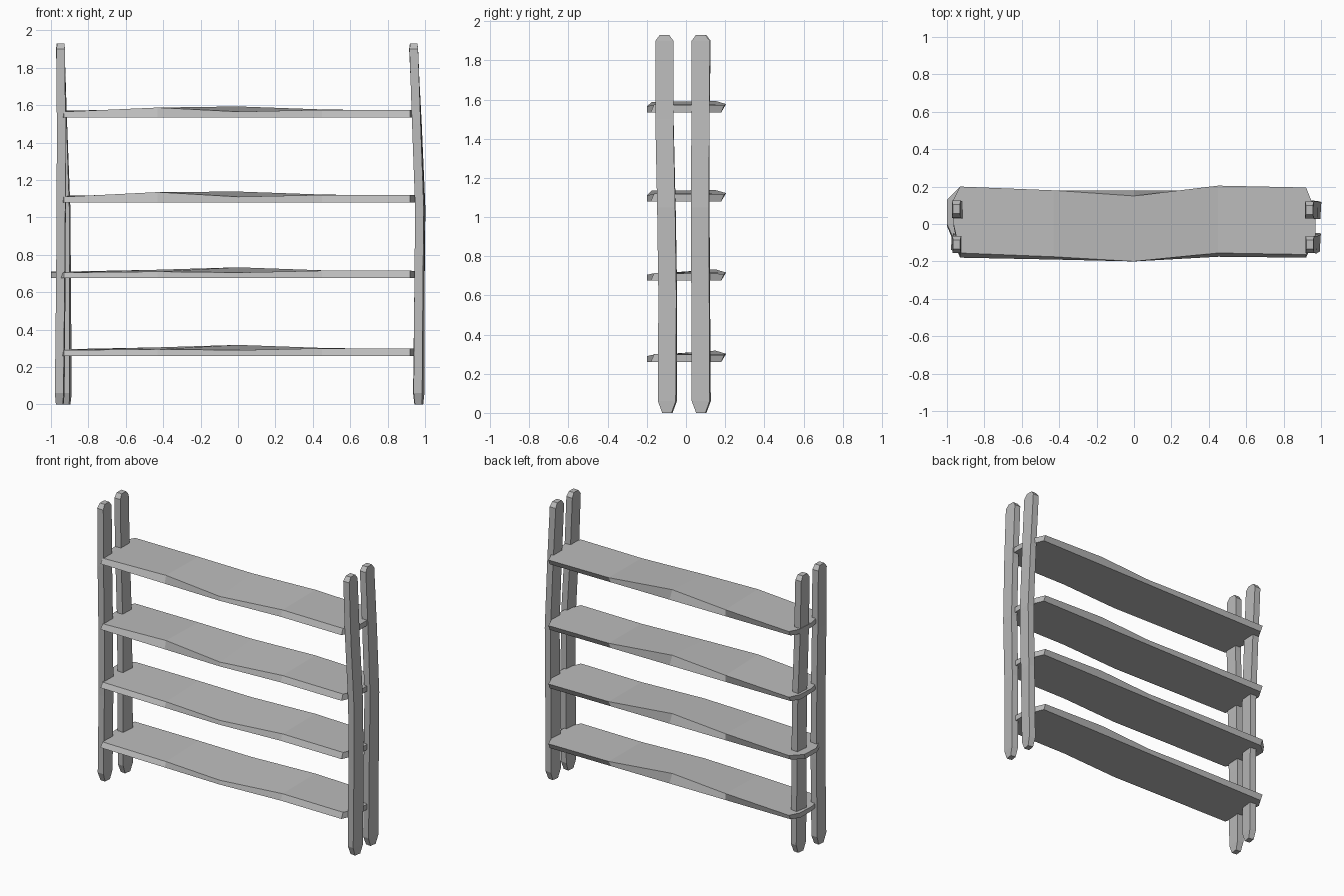
import bpy
import bmesh
from math import radians
from mathutils import Matrix, Vector

cube = bpy.data.objects.get("Cube")
if cube:
    bpy.data.objects.remove(cube, do_unlink=True)

grey = bpy.data.materials.new("weathered grey")
grey.use_nodes = True
grey.diffuse_color = (0.5, 0.5, 0.5, 1)
grey.node_tree.nodes["Principled BSDF"].inputs["Base Color"].default_value = (0.5, 0.5, 0.5, 1)


def loft(name, rings):
    """Join rings of four points into a closed, flat-shaded plank."""
    bm = bmesh.new()
    loops = [[bm.verts.new(p) for p in ring] for ring in rings]
    for a, b in zip(loops, loops[1:]):
        for i in range(4):
            j = (i + 1) % 4
            bm.faces.new((a[i], a[j], b[j], b[i]))
    bm.faces.new(loops[0][::-1])
    bm.faces.new(loops[-1])
    bmesh.ops.recalc_face_normals(bm, faces=bm.faces)
    mesh = bpy.data.meshes.new(name)
    bm.to_mesh(mesh)
    bm.free()
    mesh.materials.append(grey)
    obj = bpy.data.objects.new(name, mesh)
    bpy.context.collection.objects.link(obj)


def shelf(name, base, left_end, bump):
    """Hewn board: flat underside, wavy long edges, pointed ends."""
    # x, front bottom y, front top y, front height, back bottom y, back top y, back height
    stations = [
        (left_end, -0.01, 0.0, 0.03, 0.12, 0.13, 0.035),
        (-0.93, -0.18, -0.155, 0.03, 0.18, 0.2, 0.035),
        (-0.43, -0.19, -0.175, bump, 0.18, 0.18, 0.045),
        (0.0, -0.2, -0.2, 0.03, 0.18, 0.15, 0.058),
        (0.45, -0.175, -0.155, 0.04, 0.18, 0.205, 0.042),
        (0.92, -0.18, -0.163, 0.04, 0.18, 0.195, 0.035),
        (0.97, -0.07, -0.06, 0.037, 0.06, 0.07, 0.037),
    ]
    loft(name, [[(x, fb, base), (x, ft, base + fz), (x, bt, base + bz), (x, bb, base)]
                for x, fb, ft, fz, bb, bt, bz in stations])


def post(name, path, twist):
    """Upright plank following a bent path, with chamfered ends."""
    heights = (0, 0.06, 0.6, 1.05, 1.5, 1.9, 1.93)
    centres = [path[0]] + path + [path[-1]]
    rings = []
    for i, (z, (x, y)) in enumerate(zip(heights, centres)):
        tip = i in (0, len(heights) - 1)
        w, t = (0.024, 0.019) if tip else (0.046, 0.023)
        spin = Matrix.Rotation(radians(twist * (1 - z / 1.93)), 3, "Z")
        rings.append([Vector((x, y, z)) + spin @ Vector((sx * t, sy * w, 0))
                      for sx, sy in ((-1, -1), (1, -1), (1, 1), (-1, 1))])
    loft(name, rings)


# Shelves, from the bottom up
shelf("bottom_shelf", 0.26, -0.965, 0.035)
shelf("lower_middle_shelf", 0.675, -1.0, 0.035)
shelf("upper_middle_shelf", 1.08, -0.965, 0.055)
shelf("top_shelf", 1.535, -0.965, 0.052)

# Uprights at each end
post("front_left_post", [(0.968, -0.095), (0.97, -0.093), (0.973, -0.1),
                         (0.955, -0.11), (0.94, -0.11)], -8)
post("back_left_post", [(0.965, 0.078), (0.97, 0.075), (0.976, 0.073),
                        (0.958, 0.074), (0.938, 0.075)], -8)
post("front_right_post", [(-0.953, -0.095), (-0.948, -0.093), (-0.945, -0.1),
                          (-0.945, -0.11), (-0.948, -0.11)], -4)
post("back_right_post", [(-0.918, 0.078), (-0.92, 0.075), (-0.922, 0.073),
                         (-0.938, 0.074), (-0.95, 0.08)], -8)
